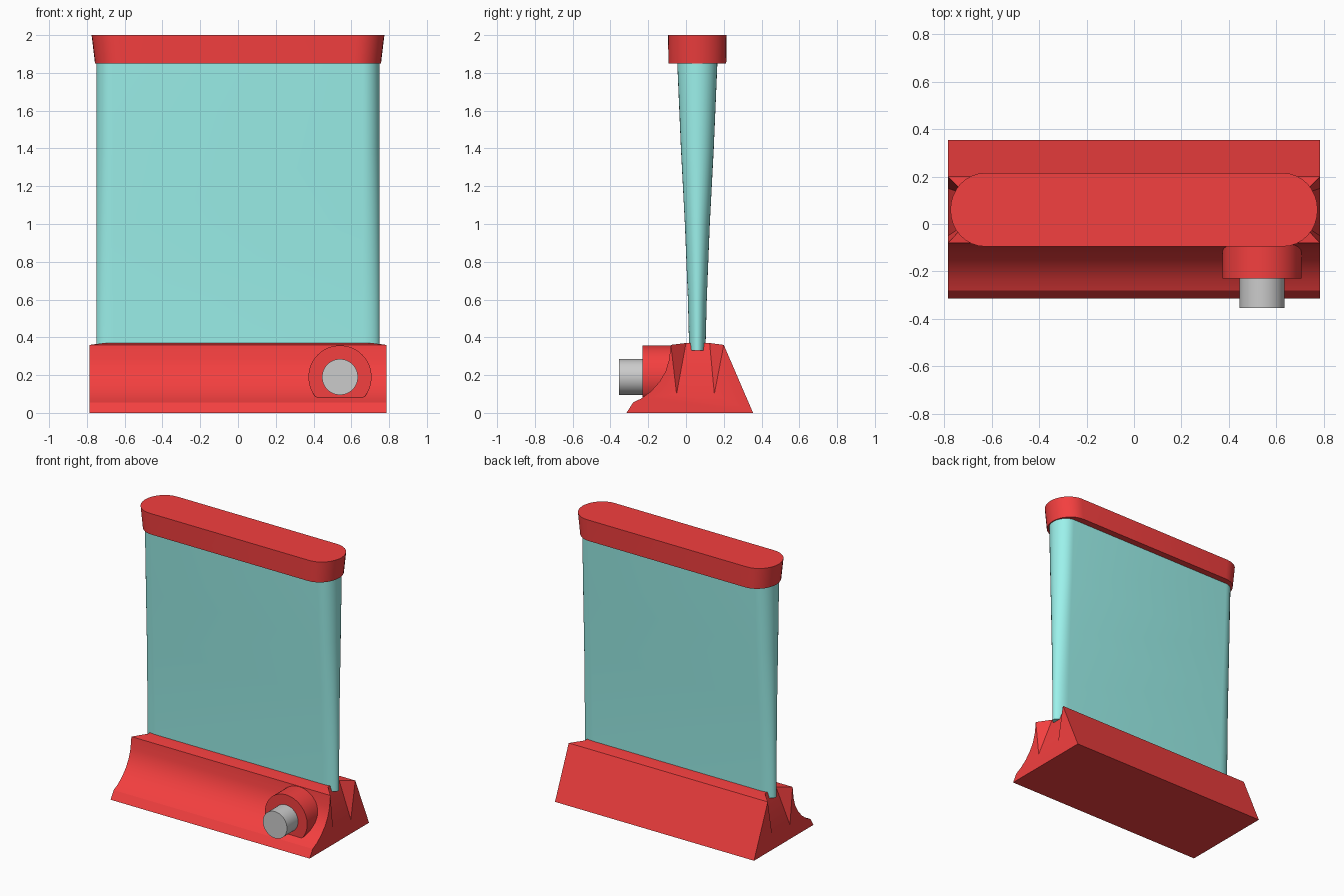
import bpy, bmesh
from math import sin, cos, pi

if "Cube" in bpy.data.objects:
    bpy.data.objects.remove(bpy.data.objects["Cube"])

YC = 0.06  # y centre of blade and cap


def material(name, col):
    m = bpy.data.materials.new(name)
    m.diffuse_color = (*col, 1)
    m.use_nodes = True
    m.node_tree.nodes["Principled BSDF"].inputs["Base Color"].default_value = m.diffuse_color
    return m


RED = material("red", (0.9, 0.05, 0.05))
TEAL = material("turquoise", (0.33, 0.88, 0.83))


def finish(name, bm, mat=None, angle=35):
    bmesh.ops.recalc_face_normals(bm, faces=bm.faces)
    me = bpy.data.meshes.new(name)
    bm.to_mesh(me)
    bm.free()
    ob = bpy.data.objects.new(name, me)
    bpy.context.collection.objects.link(ob)
    if mat:
        me.materials.append(mat)
    bpy.ops.object.select_all(action='DESELECT')
    ob.select_set(True)
    bpy.context.view_layer.objects.active = ob
    bpy.ops.object.shade_smooth_by_angle(angle=angle * pi / 180)
    return ob


def loft(name, rings, mat=None):
    """Skin a list of closed rings and cap both ends."""
    bm = bmesh.new()
    vs = [[bm.verts.new(p) for p in r] for r in rings]
    n = len(vs[0])
    for a, b in zip(vs, vs[1:]):
        for i in range(n):
            j = (i + 1) % n
            bm.faces.new((a[i], a[j], b[j], b[i]))
    bm.faces.new(vs[0])
    bm.faces.new(vs[-1])
    return finish(name, bm, mat)


def slot(hx, hy, rx, z, n=16):
    """Long rounded outline: half length hx, half width hy, end radius rx."""
    ring = []
    for s in (1, -1):
        for i in range(n + 1):
            a = -pi / 2 + pi * i / n
            ring.append((s * (hx - rx + rx * cos(a)), YC + s * hy * sin(a), z))
    return ring


def disc(r, y, zmin=-1, n=48):
    return [(0.54 + r * cos(2 * pi * i / n), y,
             max(zmin, 0.19 + r * sin(2 * pi * i / n))) for i in range(n)]


# Blade, thickening upward
loft("blade", [slot(0.75, h, 0.09, z) for z, h in
               ((0.33, 0.043), (0.6, 0.05), (1.0, 0.066), (1.4, 0.087), (1.87, 0.107))], TEAL)

# Top cap, slightly flared at its ends
loft("top_cap", [slot(0.757, 0.153, 0.14, 1.85), slot(0.775, 0.155, 0.145, 2.0)], RED)

# Knob collar with flat underside, and its grey pin
loft("knob_collar", [disc(0.167, -0.04, 0.08), disc(0.167, -0.23, 0.08)], RED)
loft("knob_pin", [disc(0.095, -0.15), disc(0.095, -0.355)])

# Base: extruded profile with a scooped front and a notch in each end
HX = 0.785
outer = [(0.2, 0.36), (0.355, 0), (-0.315, 0), (-0.28, 0.055), (-0.235, 0.077),
         (-0.185, 0.115), (-0.14, 0.165), (-0.108, 0.22), (-0.09, 0.28), (-0.08, 0.36)]
bm = bmesh.new()
ends = []
for s in (1, -1):
    rim = [bm.verts.new((s * HX, y, z)) for y, z in outer]
    d1, d2 = [bm.verts.new((s * HX, y, 0.1)) for y in (-0.05, 0.15)]
    t1, t2 = [bm.verts.new((s * 0.71, y, 0.37)) for y in (0.0, 0.125)]
    bm.faces.new(rim + [d1, d2])
    bm.faces.new((rim[-1], d1, t1))
    bm.faces.new((d1, d2, t2, t1))
    bm.faces.new((d2, rim[0], t2))
    ends.append(rim + [t1, t2])
a, b = ends
for i in range(len(a)):
    j = (i + 1) % len(a)
    bm.faces.new((a[i], a[j], b[j], b[i]))
finish("base", bm, RED, 30)
